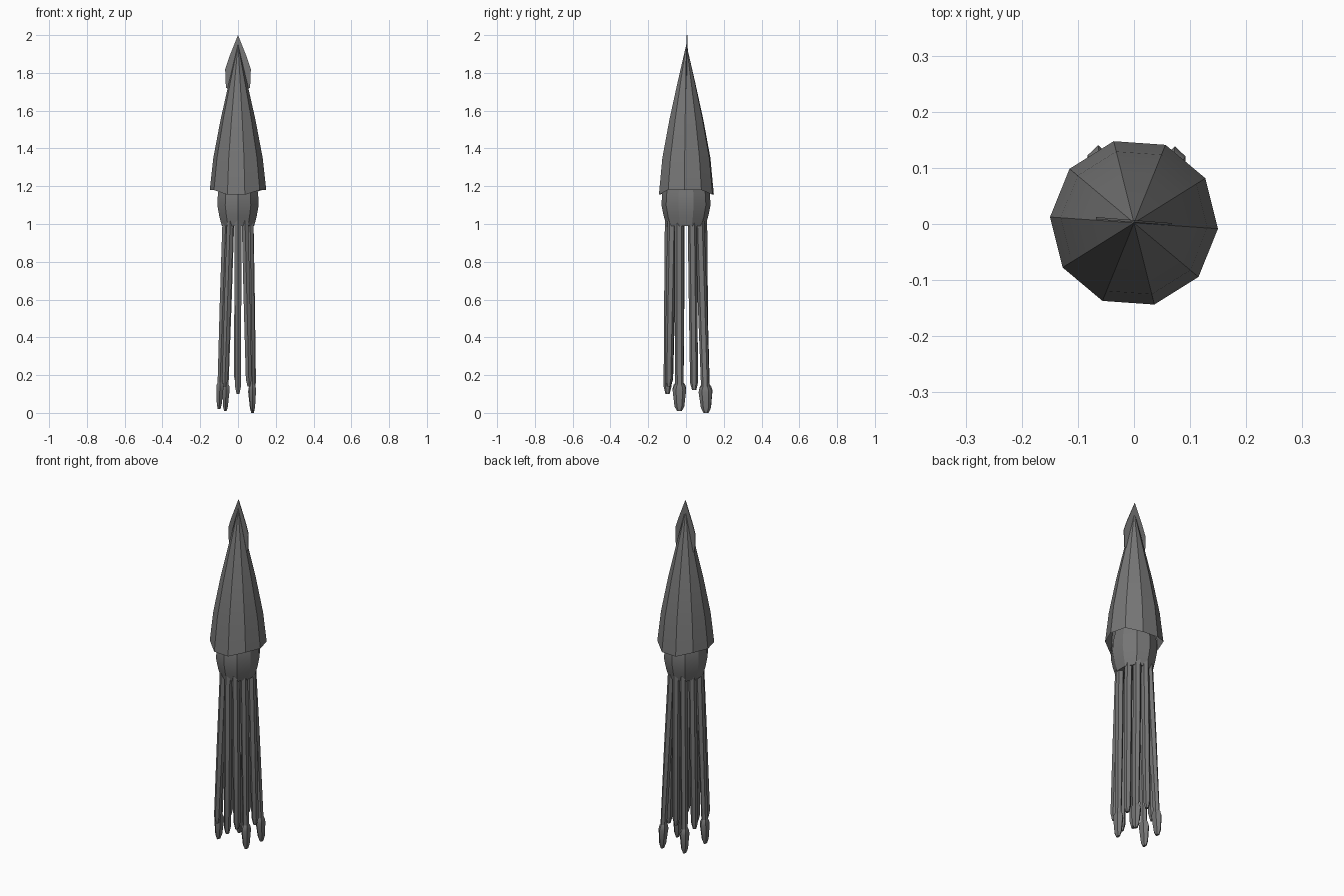
import bpy, bmesh
from math import sin, cos, radians, pi

if "Cube" in bpy.data.objects:
    bpy.data.objects.remove(bpy.data.objects["Cube"])

grey = bpy.data.materials.new("slate grey")
grey.diffuse_color = (0.18, 0.18, 0.18, 1)
grey.use_nodes = True
grey.node_tree.nodes["Principled BSDF"].inputs["Base Color"].default_value = grey.diffuse_color


def finish(name, bm, smooth=25):
    bmesh.ops.remove_doubles(bm, verts=bm.verts, dist=0.0001)
    bmesh.ops.recalc_face_normals(bm, faces=bm.faces)
    mesh = bpy.data.meshes.new(name)
    bm.to_mesh(mesh)
    bm.free()
    mesh.materials.append(grey)
    ob = bpy.data.objects.new(name, mesh)
    bpy.context.collection.objects.link(ob)
    bpy.ops.object.select_all(action='DESELECT')
    bpy.context.view_layer.objects.active = ob
    ob.select_set(True)
    bpy.ops.object.shade_smooth_by_angle(angle=radians(smooth))
    return ob


def loft(name, rings, sides, start=0.0, caps=(True, True), edit=None):
    """Skin rings given as (x, y, z, radius x, radius y)."""
    bm = bmesh.new()
    loops = []
    for x, y, z, rx, ry in rings:
        angles = [radians(start) + 2 * pi * i / sides for i in range(sides)]
        loops.append([bm.verts.new((x + rx * cos(a), y + ry * sin(a), z)) for a in angles])
    for low, high in zip(loops, loops[1:]):
        for i in range(sides):
            j = (i + 1) % sides
            bm.faces.new((low[i], low[j], high[j], high[i]))
    if caps[0]:
        bm.faces.new(loops[0][::-1])
    if caps[1]:
        bm.faces.new(loops[-1])
    if edit:
        edit(loops)
    return finish(name, bm)


# Mantle: hollow ten-sided cone whose rim dips at front and back
def dip_rim(loops):
    for v in loops[0]:
        if abs(v.co.y) > 0.12:
            v.co.z -= 0.025


mantle = [(1.18, 0.150), (1.35, 0.131), (1.55, 0.093), (1.75, 0.048), (1.95, 0.0005)]
loft("mantle", [(0, 0.002, z, r, r) for z, r in mantle], 10, -4, (False, True), dip_rim)

# Head: bulge tucked into the mantle
head = [(0.99, 0.090), (1.04, 0.104), (1.10, 0.115), (1.16, 0.112), (1.24, 0.095)]
loft("head", [(0, 0, z, r, r * 1.13) for z, r in head], 10, -18)

# Tail fins: thin mirrored plates that meet at the tip
for side, name in ((-1, "left_fin"), (1, "right_fin")):
    bm = bmesh.new()
    outline = [(0, 2.0), (0.048, 1.88), (0.068, 1.82), (0.064, 1.72), (0.03, 1.71), (0, 1.72)]
    front = [bm.verts.new((side * x, 0.003 - side * x * 0.08, z)) for x, z in outline]
    back = [bm.verts.new((v.co.x, v.co.y + 0.004, v.co.z)) for v in front]
    bm.faces.new(front)
    bm.faces.new(back[::-1])
    for i in range(len(front)):
        j = (i + 1) % len(front)
        bm.faces.new((front[i], front[j], back[j], back[i]))
    finish(name, bm)


# Short arms and long clubbed tentacles, each running from the head to (x, y, tip height)
def limb(name, angle, x, y, tip, club=False):
    a = radians(angle)
    tx, ty, top = 0.070 * cos(a), 0.088 * sin(a), 1.02
    if club:
        stages = [(tip, .008, .013), (tip + .025, .015, .026), (tip + .11, .022, .036),
                  (tip + .13, .020, .030), (tip + .14, .015, .022), (0.6, .019, .025),
                  (top, .020, .024)]
    else:
        stages = [(tip, .009, .011), (tip + .04, .018, .021), (0.6, .020, .023),
                  (top, .020, .024)]
    rings = []
    for z, rx, ry in stages:
        t = (top - z) / (top - tip)
        rings.append((tx + (x - tx) * t, ty + (y - ty) * t, z, rx, ry))
    loft(name, rings, 6, 30)


tentacles = [(202, -0.100, -0.035, 0.02), (122, -0.067, 0.108, 0.01),
             (336, 0.078, -0.035, 0.01), (56, 0.077, 0.106, 0.0)]
arms = [(270, 0.000, -0.098, 0.10), (302, 0.058, -0.092, 0.14), (234, -0.070, -0.090, 0.14),
        (22, 0.080, 0.043, 0.12), (158, -0.085, 0.043, 0.13), (90, -0.005, 0.098, 0.15)]
for n, spec in enumerate(tentacles, 1):
    limb(f"tentacle_{n}", *spec, club=True)
for n, spec in enumerate(arms, 1):
    limb(f"arm_{n}", *spec)
